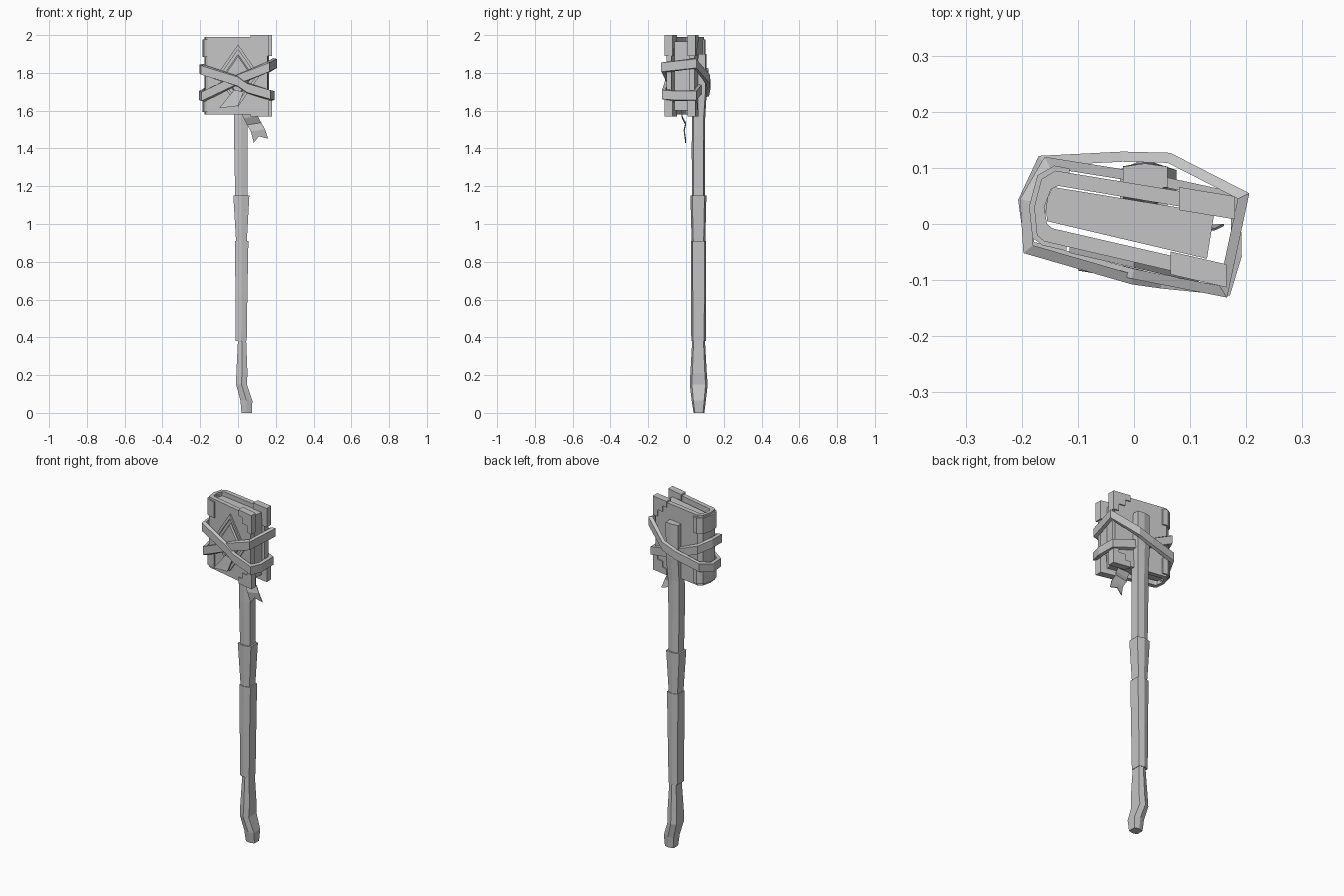
import bpy, bmesh
from mathutils import Vector

if "Cube" in bpy.data.objects:
    bpy.data.objects.remove(bpy.data.objects["Cube"])

grey = bpy.data.materials.new("plain grey")
grey.use_nodes = True
grey.diffuse_color = (0.55, 0.55, 0.55, 1)
grey.node_tree.nodes["Principled BSDF"].inputs["Base Color"].default_value = (0.55, 0.55, 0.55, 1)


def finish(name, bm):
    bmesh.ops.recalc_face_normals(bm, faces=bm.faces)
    mesh = bpy.data.meshes.new(name)
    bm.to_mesh(mesh)
    bm.free()
    mesh.materials.append(grey)
    obj = bpy.data.objects.new(name, mesh)
    bpy.context.collection.objects.link(obj)
    return obj


def loft(name, rings, closed=False):
    """Skin a list of equal rings; closed joins the last ring to the first."""
    bm = bmesh.new()
    rows = [[bm.verts.new(p) for p in ring] for ring in rings]
    n = len(rows[0])
    pairs = list(zip(rows, rows[1:])) + ([(rows[-1], rows[0])] if closed else [])
    for a, b in pairs:
        for i in range(n):
            j = (i + 1) % n
            bm.faces.new((a[i], a[j], b[j], b[i]))
    if not closed:
        bm.faces.new(rows[0])
        bm.faces.new(rows[-1])
    return finish(name, bm)


def prism(name, outline, z0, z1):
    return loft(name, [[(x, y, z) for x, y in outline] for z in (z0, z1)])


# Outer surface of each cover as a line y = a + b*x, with its outward side
FRONT, BACK = (-0.068, -0.23, -1), (0.072, -0.165, 1)


def on_cover(cover, x, z, out):
    a, b, side = cover
    return Vector((x, a + b * x + side * out, z))


def plate(name, cover, outline, inner, outer):
    """Flat shape given in x and z, laid on a cover."""
    return loft(name, [[on_cover(cover, x, z, d) for x, z in outline] for d in (inner, outer)])


# Book: wrapped cover, pages, spine corners
prism("book_cover", [(0.165, 0.045), (-0.14, 0.095), (-0.165, 0.08), (-0.178, 0.03),
                     (-0.173, -0.02), (-0.16, -0.031), (0.155, -0.104), (0.16, -0.078),
                     (-0.145, -0.008), (-0.155, 0.0), (-0.16, 0.03), (-0.148, 0.062),
                     (-0.135, 0.068), (0.16, 0.018)], 1.58, 1.99)
prism("pages", [(-0.155, 0.005), (0.13, -0.062), (0.143, 0.019), (-0.145, 0.066),
                (-0.157, 0.04)], 1.6, 1.965)
for name, z0, z1 in (("upper", 1.885, 1.978), ("lower", 1.592, 1.685)):
    prism(name + "_spine_guard", [(-0.115, 0.099), (-0.142, 0.104), (-0.172, 0.087),
                                  (-0.187, 0.031), (-0.181, -0.025), (-0.163, -0.038),
                                  (-0.12, -0.048), (-0.12, -0.03), (-0.16, 0.0),
                                  (-0.15, 0.07), (-0.115, 0.08)], z0, z1)

# Stepped corner guards on the open edge of both covers
steps = [(0.175, 0), (0.175, 0.11), (0.142, 0.11), (0.142, 0.07), (0.105, 0.07),
         (0.105, 0.035), (0.075, 0.035), (0.075, 0)]
for side, cover in (("front", FRONT), ("back", BACK)):
    for name, edge, sign in (("upper", 2.0, -1), ("lower", 1.57, 1)):
        shift = -0.01 if side == "front" else 0.005
        outline = [(x + shift, edge + sign * h) for x, h in steps]
        plate(f"{side}_{name}_corner_guard", cover, outline, -0.034, 0.007)


# Diamond frame and faceted gem on the front
def diamond(s, out):
    return [on_cover(FRONT, x * s, 1.785 + z * s, out)
            for x, z in ((0, 0.165), (0.115, 0), (0, -0.165), (-0.115, 0))]


loft("diamond_frame", [diamond(1, -0.005), diamond(1, 0.01), diamond(0.84, 0.01),
                       diamond(0.84, -0.005)], closed=True)
loft("diamond_gem", [diamond(0.72, -0.005), diamond(0.62, 0.009)])


# Straps: flat closed bands tilted round the book
def strap(name, path, half=0.028, thick=0.018):
    pts = [Vector(p) for p in path]
    rings = []
    for i, p in enumerate(pts):
        before = (p - pts[i - 1]).xy.normalized()
        after = (pts[(i + 1) % len(pts)] - p).xy.normalized()
        t = (before + after).normalized()
        out = Vector((t.y, -t.x, 0)) * thick / max(t.dot(after), 0.6)
        up = Vector((0, 0, half))
        rings.append([p - up, p + out - up * 0.85, p + out + up * 0.85, p + up])
    loft(name, rings, closed=True)


strap("strap_over_handle", [(-0.178, -0.032, 1.675), (0, -0.08, 1.765), (0.152, -0.11, 1.83),
                            (0.185, 0.045, 1.85), (0.06, 0.109, 1.765), (-0.02, 0.111, 1.735),
                            (-0.158, 0.104, 1.70), (-0.188, 0.04, 1.68)])
strap("strap_under_handle", [(-0.18, -0.038, 1.815), (0, -0.09, 1.755), (0.05, -0.097, 1.72),
                             (0.158, -0.108, 1.685), (0.174, -0.055, 1.68), (0.172, 0.04, 1.68),
                             (0.02, 0.073, 1.72), (-0.15, 0.1, 1.80), (-0.185, 0.04, 1.82)])
loft("strap_tail", [[(-0.02, y - 0.086, 1.71), (0.03, y - 0.098, 1.70),
                     (0.0, y - 0.1, 1.625), (-0.1, y - 0.083, 1.613)] for y in (0, 0.012)])


# Handle: six-sided sections with ridges front and back
def section(z, x0, x1, y0, y1):
    cx, d = (x0 + x1) / 2, (y1 - y0) * 0.12
    return [(x0, y0 + d, z), (cx, y0, z), (x1, y0 + d, z),
            (x1, y1 - d, z), (cx, y1, z), (x0, y1 - d, z)]


def handle(name, *levels):
    loft(name, [section(*level) for level in levels])


handle("handle_foot", (0, 0.018, 0.073, 0.04, 0.097), (0.065, 0.013, 0.076, 0.03, 0.105),
       (0.15, -0.01, 0.047, 0.02, 0.115), (0.21, -0.009, 0.05, 0.023, 0.11),
       (0.39, 0, 0.043, 0.033, 0.1))
handle("lower_grip", (0.38, -0.012, 0.046, 0.028, 0.105), (0.65, -0.014, 0.05, 0.026, 0.107),
       (0.91, -0.016, 0.055, 0.026, 0.107))
handle("upper_grip", (0.9, -0.01, 0.046, 0.03, 0.102), (1.15, -0.025, 0.06, 0.023, 0.108))
handle("handle_top", (1.14, -0.015, 0.05, 0.032, 0.1), (1.4, -0.02, 0.05, 0.03, 0.1),
       (1.57, -0.02, 0.052, 0.032, 0.102), (1.7, -0.02, 0.058, 0.05, 0.11),
       (1.9, -0.02, 0.06, 0.06, 0.108))

# Bookmark ribbon with a forked end
bm = bmesh.new()
rows = []
for z, y, x in ((1.62, -0.025, 0.0), (1.56, -0.018, 0.03), (1.525, 0.0, 0.048),
                (1.49, -0.008, 0.068)):
    rows.append([bm.verts.new((x + w, y, z + w * 0.15)) for w in (0, 0.037, 0.075)])
rows.append([bm.verts.new(p) for p in ((0.083, 0, 1.43), (0.11, -0.002, 1.465),
                                       (0.16, 0, 1.452))])
for a, b in zip(rows, rows[1:]):
    for i in range(2):
        bm.faces.new((a[i], a[i + 1], b[i + 1], b[i]))
ribbon = finish("bookmark_ribbon", bm)
ribbon.modifiers.new("thickness", 'SOLIDIFY').thickness = 0.004
